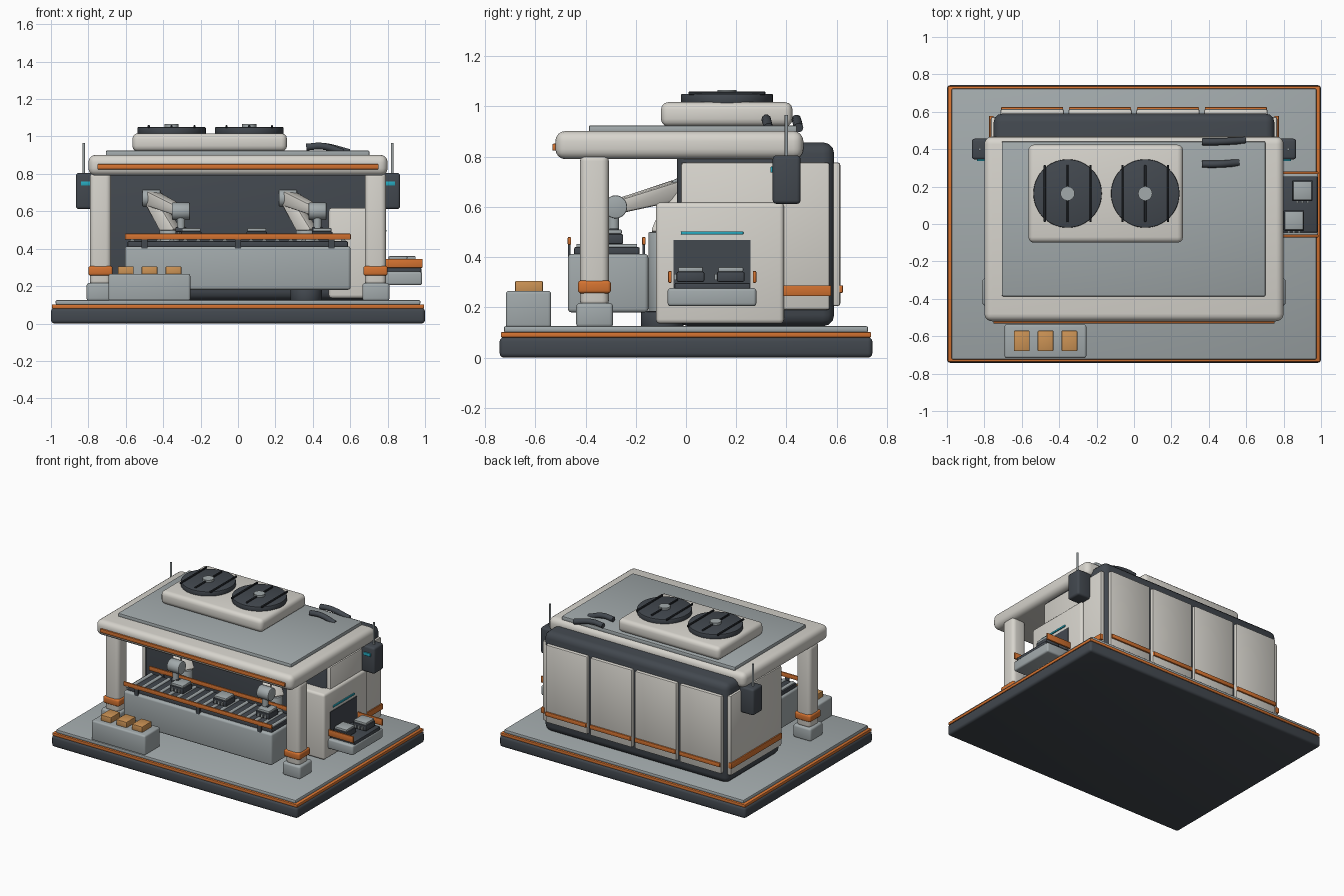
import bpy, bmesh
from math import radians, pi
from mathutils import Vector, Matrix

if "Cube" in bpy.data.objects:
    bpy.data.objects.remove(bpy.data.objects["Cube"])


def mat(name, r, g, b):
    m = bpy.data.materials.new(name)
    m.diffuse_color = (r, g, b, 1)
    m.use_nodes = True
    m.node_tree.nodes["Principled BSDF"].inputs["Base Color"].default_value = m.diffuse_color
    return m


LIGHT = mat("warm_white", .68, .66, .61)
GREY = mat("mid_grey", .36, .40, .41)
DARK = mat("charcoal", .055, .065, .078)
BLACK = mat("near_black", .022, .026, .032)
ORANGE = mat("orange", .66, .17, .03)
TAN = mat("tan", .60, .29, .09)
CYAN = mat("cyan", .02, .40, .52)


def finish(name, bm, m):
    me = bpy.data.meshes.new(name)
    bm.normal_update()
    bm.to_mesh(me)
    bm.free()
    me.materials.append(m)
    ob = bpy.data.objects.new(name, me)
    bpy.context.collection.objects.link(ob)
    bpy.ops.object.select_all(action='DESELECT')
    ob.select_set(True)
    bpy.context.view_layer.objects.active = ob
    bpy.ops.object.shade_smooth_by_angle(angle=radians(40))
    return ob


def box(name, x, y, z, m, bevel=0.0, seg=3):
    """Box from (min, max) ranges with rounded edges."""
    bm = bmesh.new()
    bmesh.ops.create_cube(bm, size=1)
    for v in bm.verts:
        v.co = [(a + b) / 2 + c * (b - a) for (a, b), c in zip((x, y, z), v.co)]
    if bevel:
        bmesh.ops.bevel(bm, geom=bm.edges[:], offset=bevel, segments=seg,
                        profile=0.5, affect='EDGES')
    return finish(name, bm, m)


def rod(name, a, b, r, m, r2=None, sides=24, bevel=0.0):
    """Cylinder or cone between two points."""
    a, b = Vector(a), Vector(b)
    d = b - a
    bm = bmesh.new()
    bmesh.ops.create_cone(bm, cap_ends=True, segments=sides, radius1=r,
                          radius2=r if r2 is None else r2, depth=d.length)
    if bevel:
        rim = [e for e in bm.edges if abs(e.verts[0].co.z - e.verts[1].co.z) < 1e-5]
        bmesh.ops.bevel(bm, geom=rim, offset=bevel, segments=2, profile=0.5, affect='EDGES')
    rot = Vector((0, 0, 1)).rotation_difference(d).to_matrix().to_4x4()
    bm.transform(Matrix.Translation((a + b) / 2) @ rot)
    return finish(name, bm, m)


def link(name, a, b, w1, w2, m):
    """Tapered rounded arm link between two joints."""
    a, b = Vector(a), Vector(b)
    d = b - a
    bm = bmesh.new()
    bmesh.ops.create_cube(bm, size=1)
    for v in bm.verts:
        w = w1 if v.co.z < 0 else w2
        v.co = (v.co.x * w, v.co.y * w, v.co.z * d.length)
    bmesh.ops.bevel(bm, geom=bm.edges[:], offset=.012, segments=2, profile=0.5, affect='EDGES')
    bm.transform(Matrix.Translation((a + b) / 2) @ d.to_track_quat('Z', 'Y').to_matrix().to_4x4())
    return finish(name, bm, m)


def product(name, x, y, z):
    """Small dark unit with a grey lid and front pins."""
    box(name + "_body", (x - .055, x + .055), (y - .055, y + .055), (z, z + .04), DARK, .006, 2)
    box(name + "_lid", (x - .05, x + .05), (y - .05, y + .05), (z + .04, z + .058), GREY, .005, 2)
    for i in (-1, 0, 1):
        box(name + "_pin", (x + i * .028 - .007, x + i * .028 + .007),
            (y - .065, y - .05), (z + .008, z + .03), GREY)


# base slab
box("base_slab", (-1, 1), (-.742, .742), (0, .082), DARK, .018)
box("base_trim", (-.995, .995), (-.737, .737), (.08, .102), ORANGE, .005, 2)
box("base_deck", (-.975, .975), (-.725, .725), (.1, .126), GREY, .008, 2)

# rear machine body with cladding panels
box("rear_body", (-.75, .75), (-.035, .59), (.125, .857), DARK, .045)
for i in range(4):
    c = (i - 1.5) * .363
    box("back_panel", (c - .17, c + .17), (.575, .614), (.205, .777), LIGHT, .01, 2)
    box("back_panel_strip", (c - .166, c + .166), (.6, .625), (.258, .288), ORANGE, .004, 2)
for s in (-1, 1):
    side = lambda a, b: tuple(sorted((s * a, s * b)))
    box("side_panel", side(.73, .766), (-.02, .572), (.19, .777), LIGHT, .01, 2)
    box("side_panel_strip", side(.75, .775), (-.01, .578), (.245, .288), ORANGE, .004, 2)
    # canopy posts
    box("post_foot", side(.665, .81), (-.437, -.29), (.12, .217), GREY, .015)
    box("post", side(.678, .792), (-.422, -.307), (.2, .81), LIGHT, .028, 4)
    box("post_collar", side(.67, .8), (-.43, -.299), (.256, .307), ORANGE, .012)
    # side signal boxes
    box("signal_box", side(.75, .867), (.345, .456), (.612, .805), DARK, .015)
    box("signal_light", side(.785, .84), (.336, .35), (.737, .76), CYAN, .003, 2)
    rod("antenna", (s * .825, .4, .79), (s * .825, .4, .965), .007, GREY, sides=12)

# canopy
box("canopy", (-.8, .8), (-.52, .467), (.79, .902), LIGHT, .04, 4)
box("canopy_strip", (-.752, .752), (-.532, -.51), (.824, .852), ORANGE, .005, 2)
box("canopy_top_plate", (-.707, .703), (-.387, .442), (.89, .925), GREY, .008, 2)

# roof fans
box("fan_housing", (-.565, .262), (-.1, .424), (.92, 1.017), LIGHT, .03)
for cx in (-.355, .06):
    rod("fan_disc", (cx, .163, 1.01), (cx, .163, 1.05), .183, DARK, sides=48, bevel=.005)
    rod("fan_hub", (cx, .163, 1.04), (cx, .163, 1.066), .038, GREY)
    for i in (-1, 0, 1):
        x = cx + i * .122
        box("fan_bar", (x - .006, x + .006), (.01, .316), (1.045, 1.06), BLACK, .003, 1)

# roof hoses
for y, end in ((.32, .56), (.44, .595)):
    cu = bpy.data.curves.new("roof_hose", 'CURVE')
    cu.dimensions = '3D'
    cu.bevel_depth, cu.bevel_resolution, cu.use_fill_caps = .019, 3, True
    sp = cu.splines.new('BEZIER')
    pts = ((.365, y, .943), (.45, y, .948), (end, y + .008, .915))
    sp.bezier_points.add(2)
    for p, co in zip(sp.bezier_points, pts):
        p.co = co
        p.handle_left_type = p.handle_right_type = 'AUTO'
    cu.materials.append(DARK)
    bpy.context.collection.objects.link(bpy.data.objects.new("roof_hose", cu))

# main conveyor
box("conveyor_housing", (-.605, .602), (-.47, -.15), (.18, .413), GREY, .015)
box("conveyor_bed", (-.59, .587), (-.445, -.185), (.405, .44), DARK, .005, 2)
for i in range(17):
    x = -.565 + i * .0705
    rod("conveyor_roller", (x, -.435, .438), (x, -.195, .438), .014, GREY, sides=12)
for y in (-.464, -.168):
    box("conveyor_rail", (-.605, .603), (y - .007, y + .007), (.449, .48), ORANGE, .004, 2)
    for x in (-.5, 0, .5):
        box("rail_bracket", (x - .015, x + .015), (y - .005, y + .005), (.4, .455), DARK)
for x in (-.25, .1, .45):
    product("conveyor_product", x, -.305, .452)

# robot arms
for bx in (-.365, .365):
    sh, el = (bx - .098, -.022, .67), (bx + .06, -.28, .6)
    rod("arm_base", (bx, -.095, .12), (bx, -.095, .185), .085, DARK, bevel=.008)
    rod("arm_column", (bx, -.095, .18), (bx, -.095, .5), .055, GREY, bevel=.006)
    link("arm_lower_link", (bx + .015, -.09, .48), sh, .085, .07, LIGHT)
    rod("arm_shoulder", (sh[0] - .048, sh[1], sh[2]), (sh[0] + .048, sh[1], sh[2]), .046, GREY, bevel=.005)
    link("arm_upper_link", sh, el, .08, .055, LIGHT)
    rod("arm_elbow", (el[0] - .048, el[1], el[2]), (el[0] + .048, el[1], el[2]), .046, GREY, bevel=.005)
    rod("arm_wrist", (el[0], -.288, .59), (el[0], -.288, .51), .022, GREY)
    box("arm_gripper", (el[0] - .03, el[0] + .03), (-.305, -.27), (.49, .515), DARK, .004, 2)
    for s in (-1, 1):
        x = el[0] + s * .024
        box("gripper_finger", (x - .006, x + .006), (-.3, -.275), (.455, .495), DARK)

# output cabinet on the right
box("output_cabinet", (.485, .785), (-.12, .39), (.135, .618), LIGHT, .018)
box("output_opening", (.7, .789), (-.05, .257), (.275, .468), DARK)
box("output_light", (.77, .793), (-.02, .228), (.49, .503), CYAN, .003, 2)
box("output_housing", (.75, .985), (-.073, .28), (.205, .277), GREY, .012)
box("output_belt", (.75, .98), (-.045, .255), (.27, .297), DARK, .004, 2)
for y in (-.064, .273):
    box("output_rail", (.78, .987), (y - .007, y + .007), (.298, .345), ORANGE, .004, 2)
product("output_product", .855, .018, .302)
product("output_product", .9, .178, .302)

# front supply tray with tan blocks
box("supply_tray", (-.692, -.255), (-.717, -.537), (.12, .266), GREY, .012)
for x in (-.6, -.473, -.345):
    box("supply_block", (x - .042, x + .042), (-.68, -.57), (.255, .306), TAN, .005, 2)
